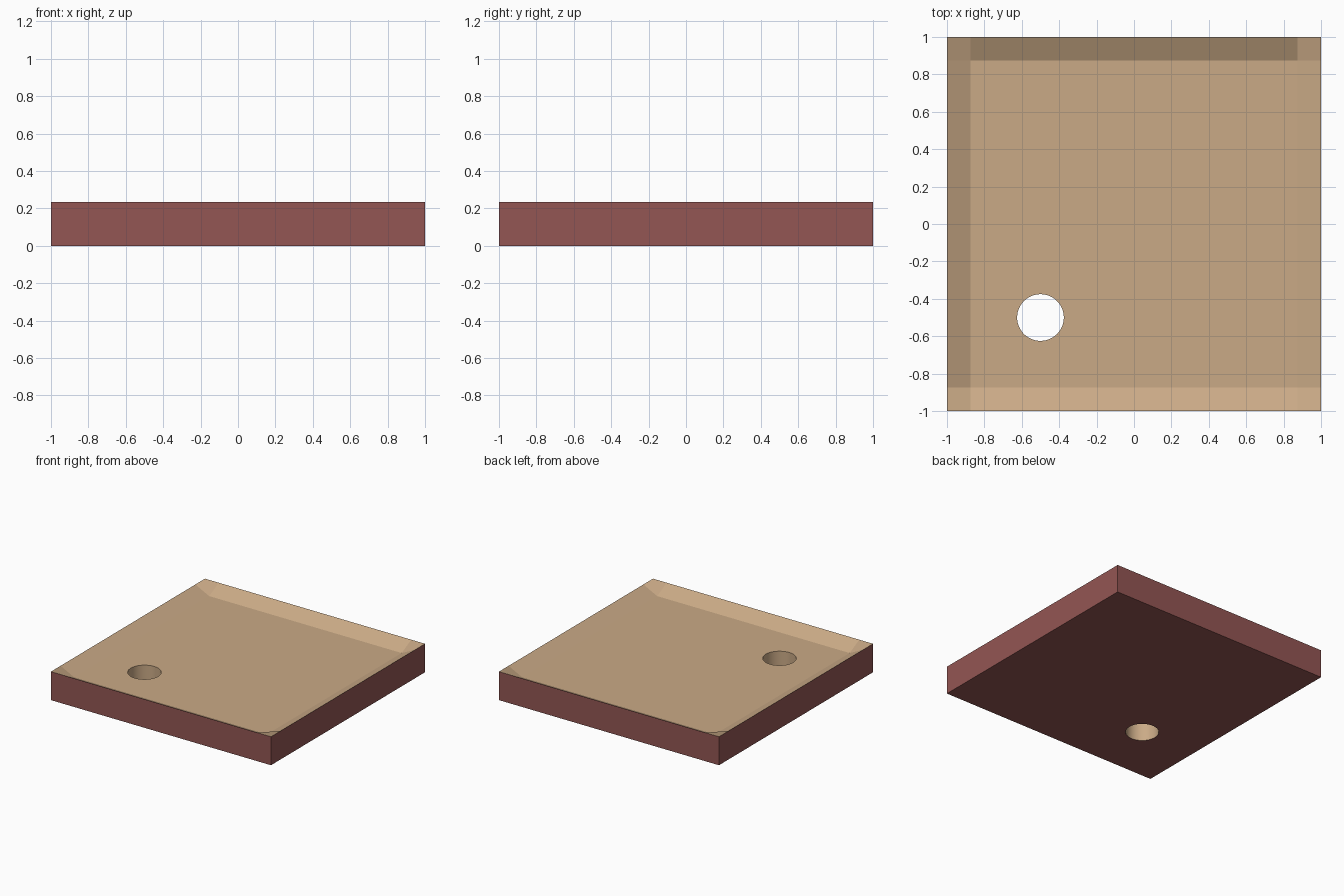
import bpy, bmesh, math
from mathutils import Vector, Matrix

if "Cube" in bpy.data.objects:
    bpy.data.objects.remove(bpy.data.objects["Cube"])

HEIGHT, FLOOR, INNER = 0.234, 0.172, 0.875
HOLE, RADIUS, SEGMENTS = (-0.5, -0.5), 0.125, 48


def material(name, rgb):
    m = bpy.data.materials.new(name)
    m.diffuse_color = (*rgb, 1.0)
    m.use_nodes = True
    m.node_tree.nodes["Principled BSDF"].inputs["Base Color"].default_value = m.diffuse_color
    return m


red = material("brick red", (0.292, 0.093, 0.087))
tan = material("sand tan", (0.591, 0.402, 0.239))

bm = bmesh.new()


def four(x, y, z):
    """The same point turned to each of the four corners."""
    return [bm.verts.new(Matrix.Rotation(k * math.pi / 2, 3, 'Z') @ Vector((x, y, z)))
            for k in range(4)]


def face(verts, mat):
    f = bm.faces.new(verts)
    f.material_index = mat
    return f


def circle(z):
    return [bm.verts.new((HOLE[0] + RADIUS * math.cos(2 * math.pi * i / SEGMENTS),
                          HOLE[1] + RADIUS * math.sin(2 * math.pi * i / SEGMENTS), z))
            for i in range(SEGMENTS)]


base = four(1, 1, 0)
corner = four(1, 1, HEIGHT)
before = four(1, INNER, HEIGHT)
after = four(INNER, 1, HEIGHT)
inner = four(INNER, INNER, FLOOR)

# Outer sides, sloping rim and rim corners
for k in range(4):
    n = (k + 1) % 4
    face([corner[k], base[k], base[n], corner[n], before[n], after[k]], 0)
    face([after[k], before[n], inner[n], inner[k]], 1)
    face([before[k], corner[k], after[k], inner[k]], 1)

# Drain hole wall
low, high = circle(0), circle(FLOOR)
for i in range(SEGMENTS):
    j = (i + 1) % SEGMENTS
    face([low[i], low[j], high[j], high[i]], 1).smooth = True


# Sunken floor and underside, each pierced by the drain
def pierced(square, ring, mat):
    edges = []
    for loop in (square, ring):
        for a, b in zip(loop, loop[1:] + loop[:1]):
            edges.append(bm.edges.get((a, b)) or bm.edges.new((a, b)))
    made = bmesh.ops.triangle_fill(bm, edges=edges, use_beauty=True)
    for g in made["geom"]:
        if isinstance(g, bmesh.types.BMFace):
            g.material_index = mat
            g.smooth = False
    for a, b in zip(ring, ring[1:] + ring[:1]):
        bm.edges.get((a, b)).smooth = False


pierced(inner, high, 1)
pierced(base, low, 0)
bmesh.ops.recalc_face_normals(bm, faces=bm.faces[:])

mesh = bpy.data.meshes.new("tray")
bm.to_mesh(mesh)
bm.free()
mesh.materials.append(red)
mesh.materials.append(tan)
tray = bpy.data.objects.new("tray", mesh)
bpy.context.collection.objects.link(tray)
